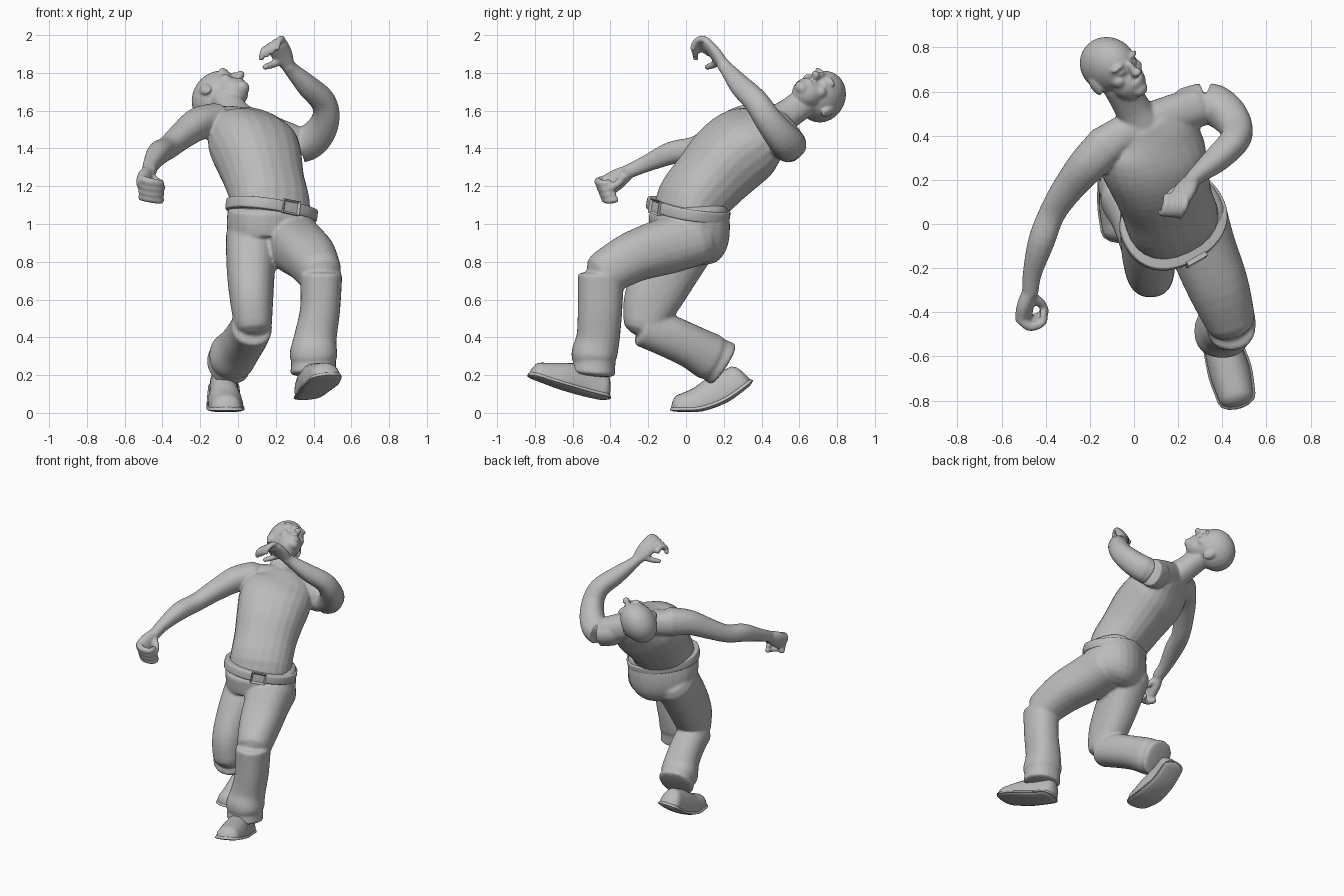
import bpy, bmesh
from math import sin, cos, pi, copysign
from mathutils import Vector, Matrix

cube = bpy.data.objects.get("Cube")
if cube:
    bpy.data.objects.remove(cube, do_unlink=True)

grey = bpy.data.materials.new("plain grey")
grey.use_nodes = True
grey.diffuse_color = (0.5, 0.5, 0.5, 1)
grey.node_tree.nodes["Principled BSDF"].inputs["Base Color"].default_value = (0.5, 0.5, 0.5, 1)

X = Vector((1, 0, 0))
HIP_SIDE = Vector((0.87, 0.5, -0.17))
CHEST_SIDE = Vector((0.88, 0.42, -0.2))


def spline(points, steps=4):
    """Smooth curve through rows of (x, y, z, half width, half depth)."""
    rows = [list(p) + [p[3]] * (5 - len(p)) for p in points]
    rows = [rows[0]] + rows + [rows[-1]]
    out = []
    for p, q, r, s in zip(rows, rows[1:], rows[2:], rows[3:]):
        for k in range(steps):
            t = k / steps
            out.append([b + t * (c - a) / 2 + t * t * (a - 2.5 * b + 2 * c - d / 2)
                        + t ** 3 * (1.5 * (b - c) + (d - a) / 2)
                        for a, b, c, d in zip(p, q, r, s)])
    return out + [rows[-1]]


def tube(bm, points, side=X, cap=0.7, flat=False, sides=24):
    """Closed loft along a path, with rounded ends and an optional flat underside."""
    rows = spline(points)
    centres = [Vector(r[:3]) for r in rows]
    last = len(rows) - 1
    rings = []
    for i, r in enumerate(rows):
        t = (centres[min(i + 1, last)] - centres[max(i - 1, 0)]).normalized()
        s = (side - t * side.dot(t)).normalized()
        ends = [(0, 1)]
        if cap and i in (0, last):
            ends = [(sin(g) * cap * min(r[3:]), cos(g)) for g in (0, 0.5, 1, 1.4)]
            if i == 0:
                ends = [(-d, k) for d, k in reversed(ends)]
        for d, k in ends:
            ring = []
            for j in range(sides):
                c, n = cos(2 * pi * j / sides), sin(2 * pi * j / sides)
                c, n = (copysign(abs(v) ** 0.88, v) for v in (c, n))
                if flat and n < 0:
                    n *= 0.1
                ring.append(bm.verts.new(centres[i] + t * d + s * (c * r[3] * k)
                                         + t.cross(s) * (n * r[4] * k)))
            rings.append(ring)
    for a, b in zip(rings, rings[1:]):
        for j in range(sides):
            n = (j + 1) % sides
            bm.faces.new((a[j], a[n], b[n], b[j]))
    bm.faces.new(rings[0][::-1])
    bm.faces.new(rings[-1])


def finish(name, bm, voxel=0.0, smooth=5):
    """Turn the bmesh into an object, fusing overlapping volumes if asked."""
    bmesh.ops.recalc_face_normals(bm, faces=bm.faces)
    mesh = bpy.data.meshes.new(name)
    bm.to_mesh(mesh)
    bm.free()
    ob = bpy.data.objects.new(name, mesh)
    bpy.context.collection.objects.link(ob)
    mesh.materials.append(grey)
    if voxel:
        fuse = ob.modifiers.new("fuse", 'REMESH')
        fuse.mode = 'VOXEL'
        fuse.voxel_size = voxel
        fuse.use_smooth_shade = True
        soft = ob.modifiers.new("soften", 'SMOOTH')
        soft.factor = 0.5
        soft.iterations = smooth
    else:
        bpy.ops.object.select_all(action='DESELECT')
        ob.select_set(True)
        bpy.context.view_layer.objects.active = ob
        bpy.ops.object.shade_smooth_by_angle(angle=0.7)
    return ob


# Torso, shoulders, neck
bm = bmesh.new()
tube(bm, [(.17, .02, 1.02, .215, .175), (.17, .03, 1.12, .212, .172),
          (.14, .12, 1.23, .212, .185), (.11, .22, 1.34, .23, .2),
          (.08, .32, 1.425, .245, .19), (.065, .41, 1.495, .22, .14),
          (.045, .47, 1.55, .14, .09)], CHEST_SIDE, 0.3)
tube(bm, [(-.13, .36, 1.54, .085), (.05, .45, 1.525, .09), (.28, .53, 1.44, .09)],
     Vector((0, 0, 1)))
tube(bm, [(.04, .44, 1.52, .1), (-.01, .53, 1.575, .08), (-.07, .64, 1.655, .078)])

# Right arm reaching down and forward
tube(bm, [(-.12, .36, 1.545, .095), (-.21, .27, 1.53, .085), (-.3, .16, 1.465, .07),
          (-.37, .05, 1.405, .06), (-.42, -.08, 1.375, .06), (-.46, -.22, 1.315, .043),
          (-.47, -.31, 1.275, .037)])
# Left arm raised with a bent elbow
tube(bm, [(.24, .52, 1.44, .095), (.34, .545, 1.42, .092), (.42, .5, 1.47, .085),
          (.465, .43, 1.56, .073), (.45, .37, 1.65, .066), (.37, .29, 1.73, .058),
          (.29, .225, 1.81, .04), (.265, .2, 1.84, .036)])

# Right hand: palm, curled fingers, thumb
tube(bm, [(-.47, -.3, 1.28, .032, .036), (-.49, -.36, 1.24, .036, .055),
          (-.5, -.42, 1.2, .034, .058)], Vector((0.8, -0.6, 0)))
for i in range(4):
    z, y = 1.235 - i * 0.03, -.455 + i * 0.012
    tube(bm, [(-.51, y + .02, z, .022), (-.47, y - .01, z - .01, .021),
              (-.415, y + .01, z - .02, .019), (-.41, y + .05, z - .015, .017)], Vector((0, 0, 1)))
tube(bm, [(-.46, -.33, 1.25, .022), (-.42, -.36, 1.215, .02), (-.4, -.4, 1.19, .017)])

# Left hand: palm, spread fingers, thumb
tube(bm, [(.265, .2, 1.84, .036, .032), (.235, .16, 1.895, .055, .03),
          (.21, .115, 1.945, .056, .026)], Vector((1, 0, 0.5)))
for i in range(4):
    x, z = .245 - i * .028, 1.978 - i * .018
    tube(bm, [(x - .01, .125, z - .02, .019), (x - .015, .085, z + .003, .018),
              (x - .03, .05, z - .015, .016), (x - .038, .035 + i * .006, z - .05, .014)])
tube(bm, [(.235, .18, 1.87, .023), (.185, .15, 1.845, .019), (.14, .11, 1.83, .015)])

# Head, tipped back with the face turned upward
face = Vector((0.55, 0.15, 0.82)).normalized()
crown = face.cross(Vector((0.55, 0.55, -0.6))).normalized()
ear_side = crown.cross(face)
axes = Matrix((ear_side, face, crown)).transposed().to_4x4()
HEAD = Matrix.Translation((-.11, .712, 1.672)) @ axes


def blob(at, size):
    bmesh.ops.create_uvsphere(bm, u_segments=24, v_segments=16, radius=1,
                              matrix=HEAD @ Matrix.Translation(at) @ Matrix.Diagonal((*size, 1)))


blob((0, 0, .01), (.116, .146, .132))           # skull
blob((0, .055, -.09), (.082, .08, .09))         # jaw
blob((0, .1, -.145), (.04, .035, .032))         # chin
blob((0, .145, -.04), (.017, .022, .045))       # nose bridge
blob((0, .158, -.063), (.025, .026, .019))      # nose tip
blob((0, .125, -.103), (.036, .02, .012))       # upper lip
blob((0, .12, -.12), (.032, .02, .012))         # lower lip
for m in (-1, 1):
    blob((m * .045, .125, .005), (.04, .024, .014))    # brow
    blob((m * .043, .118, -.025), (.02, .018, .013))   # eye
    blob((m * .06, .085, -.055), (.03, .035, .03))     # cheek
    blob((m * .115, -.015, -.03), (.014, .03, .045))   # ear
finish("body", bm, 0.008, 4)

# Trousers: pelvis, left leg stepping forward, right leg folded behind
bm = bmesh.new()
tube(bm, [(.178, .012, 1.07, .238, .192), (.175, .02, .98, .238, .195),
          (.17, .02, .9, .22, .18), (.17, 0, .85, .15, .13)], HIP_SIDE, 0.25)
tube(bm, [(.27, .05, .93, .15), (.31, -.1, .885, .15), (.38, -.28, .825, .14, .135),
          (.435, -.43, .74, .115, .12)])
tube(bm, [(.44, -.45, .73, .112, .122), (.435, -.455, .55, .106, .118),
          (.41, -.465, .4, .113, .115), (.4, -.485, .31, .127, .122),
          (.4, -.485, .27, .118, .112), (.4, -.49, .21, .124, .116)], X, 0.15)
tube(bm, [(.075, .02, .93, .14, .16), (.068, -.09, .76, .128, .16),
          (.072, -.18, .6, .115, .15), (.08, -.22, .47, .1, .115)])
tube(bm, [(.075, -.225, .46, .108, .11), (.05, -.1, .41, .11, .113),
          (.01, .03, .35, .114, .115), (-.03, .12, .3, .124, .125),
          (-.04, .15, .285, .114, .118), (-.05, .19, .26, .118, .128)], X, 0.15)
finish("trousers", bm, 0.01, 5)

# Belt
bm = bmesh.new()
up = Vector((0.12, 0.15, 1)).normalized()
mid = Vector((.178, .012, 1.075))
tube(bm, [(*(mid + up * h), .248 - e, .202 - e)
          for h, e in ((-.03, .008), (-.022, 0), (.022, 0), (.03, .008))], HIP_SIDE, 0, sides=48)
finish("belt", bm)

# Buckle: a plate with a sunken middle
side = (HIP_SIDE - up * HIP_SIDE.dot(up)).normalized()
out = side.cross(up)
place = Matrix.Translation(mid + out * .203) @ Matrix((side, up, out)).transposed().to_4x4()
bm = bmesh.new()
bmesh.ops.create_cube(bm, size=1, matrix=Matrix.Diagonal((.1, .075, .022, 1)))
front = [f for f in bm.faces if f.normal.z > 0.9]
bmesh.ops.inset_region(bm, faces=front, thickness=0.015)
bmesh.ops.translate(bm, verts=front[0].verts, vec=(0, 0, -.012))
bm.transform(place)
finish("buckle", bm)

# Shoes: rounded upper over a thin wider sole
feet = {
    "left": (Vector((1, 0, 0.15)), [(.375, -.45, .085), (.4, -.55, .11), (.435, -.67, .145),
                                    (.465, -.79, .185)]),
    "right": (X, [(-.075, .315, .14), (-.075, .21, .068), (-.065, .08, .02), (-.062, -.035, .014)]),
}
widths, heights = (.075, .082, .093, .08), (.13, .15, .125, .085)
for foot, (across, path) in feet.items():
    bm = bmesh.new()
    tube(bm, [(*p, w, h) for p, w, h in zip(path, widths, heights)], across, 0.55, True)
    finish(foot + "_shoe", bm)
    bm = bmesh.new()
    tube(bm, [(*p, w + .008, .03) for p, w in zip(path, widths)], across, 1.7, True)
    finish(foot + "_sole", bm)
